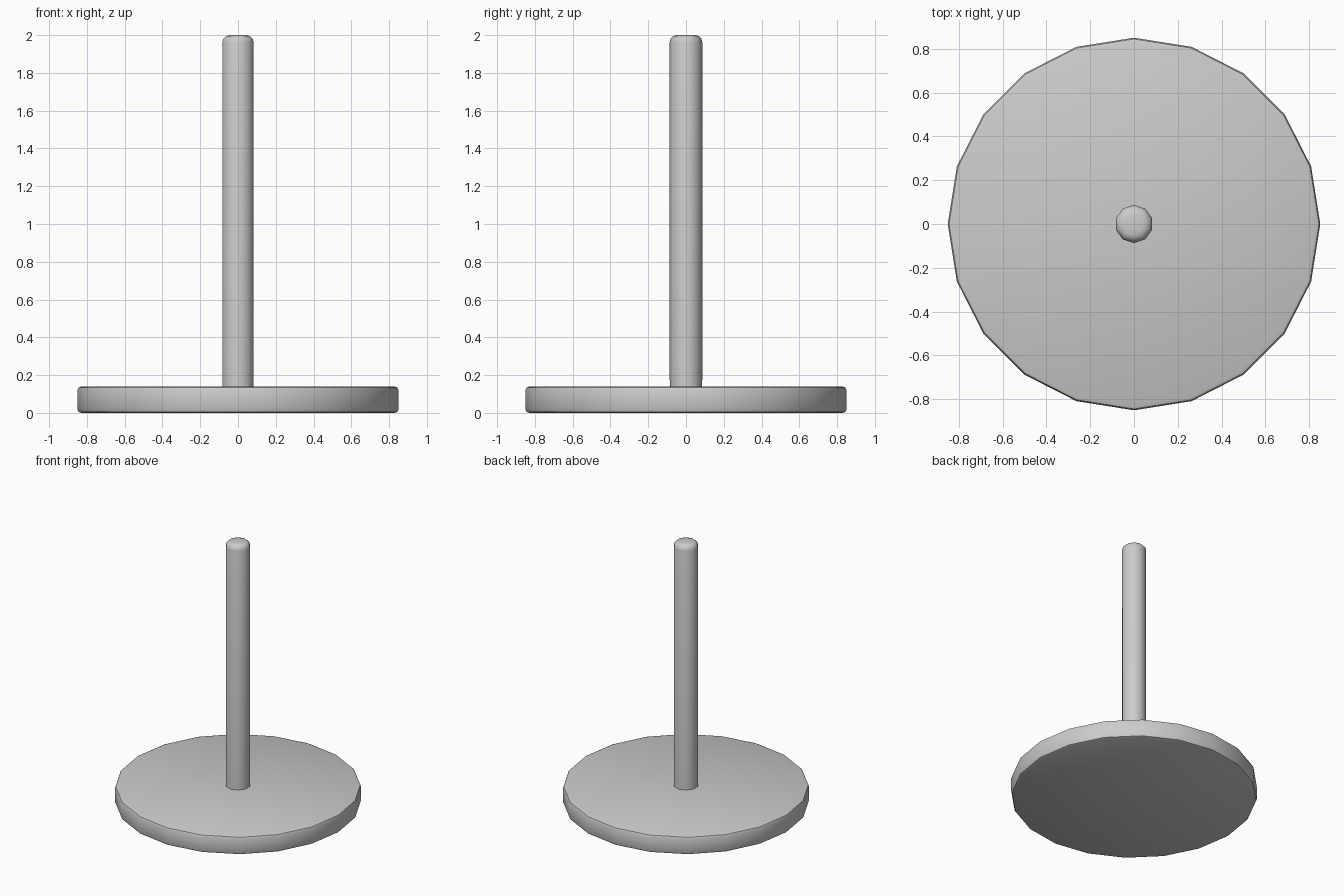
import bpy, math

if "Cube" in bpy.data.objects:
    bpy.data.objects.remove(bpy.data.objects["Cube"])


def lathe(name, profile, sides, start=0.0, smooth_angle=40):
    """Close a (radius, z) profile around the z axis with capped ends."""
    verts, faces = [], []
    for r, z in profile:
        for i in range(sides):
            a = start + 2 * math.pi * i / sides
            verts.append((r * math.cos(a), r * math.sin(a), z))
    for k in range(len(profile) - 1):
        for i in range(sides):
            j = (i + 1) % sides
            faces.append((k * sides + i, k * sides + j,
                          (k + 1) * sides + j, (k + 1) * sides + i))
    faces.append(tuple(reversed(range(sides))))
    faces.append(tuple(range((len(profile) - 1) * sides, len(profile) * sides)))
    mesh = bpy.data.meshes.new(name)
    mesh.from_pydata(verts, [], faces)
    obj = bpy.data.objects.new(name, mesh)
    bpy.context.collection.objects.link(obj)
    bpy.ops.object.select_all(action='DESELECT')
    obj.select_set(True)
    bpy.context.view_layer.objects.active = obj
    bpy.ops.object.shade_smooth_by_angle(angle=math.radians(smooth_angle))
    return obj


def rounded(radius, z, bevel, segments, up):
    """Profile points of a rounded rim, running upwards in z."""
    pts = []
    for s in range(segments + 1):
        a = math.pi / 2 * s / segments
        pts.append((radius - bevel + bevel * math.cos(a),
                    z - up * bevel * (1 - math.sin(a))))
    return pts if up > 0 else pts[::-1]


# Round foot: 20-sided disc with softened rims
R = 0.85
lathe("base_disc", rounded(R, 0.0, 0.02, 2, -1) + rounded(R, 0.14, 0.02, 2, 1), 20)

# Upright rod: 10 sides with a corner facing front, rounded top
lathe("upright_pole", [(0.086, 0.12)] + rounded(0.087, 2.0, 0.04, 3, 1), 10,
      start=math.pi / 2)
